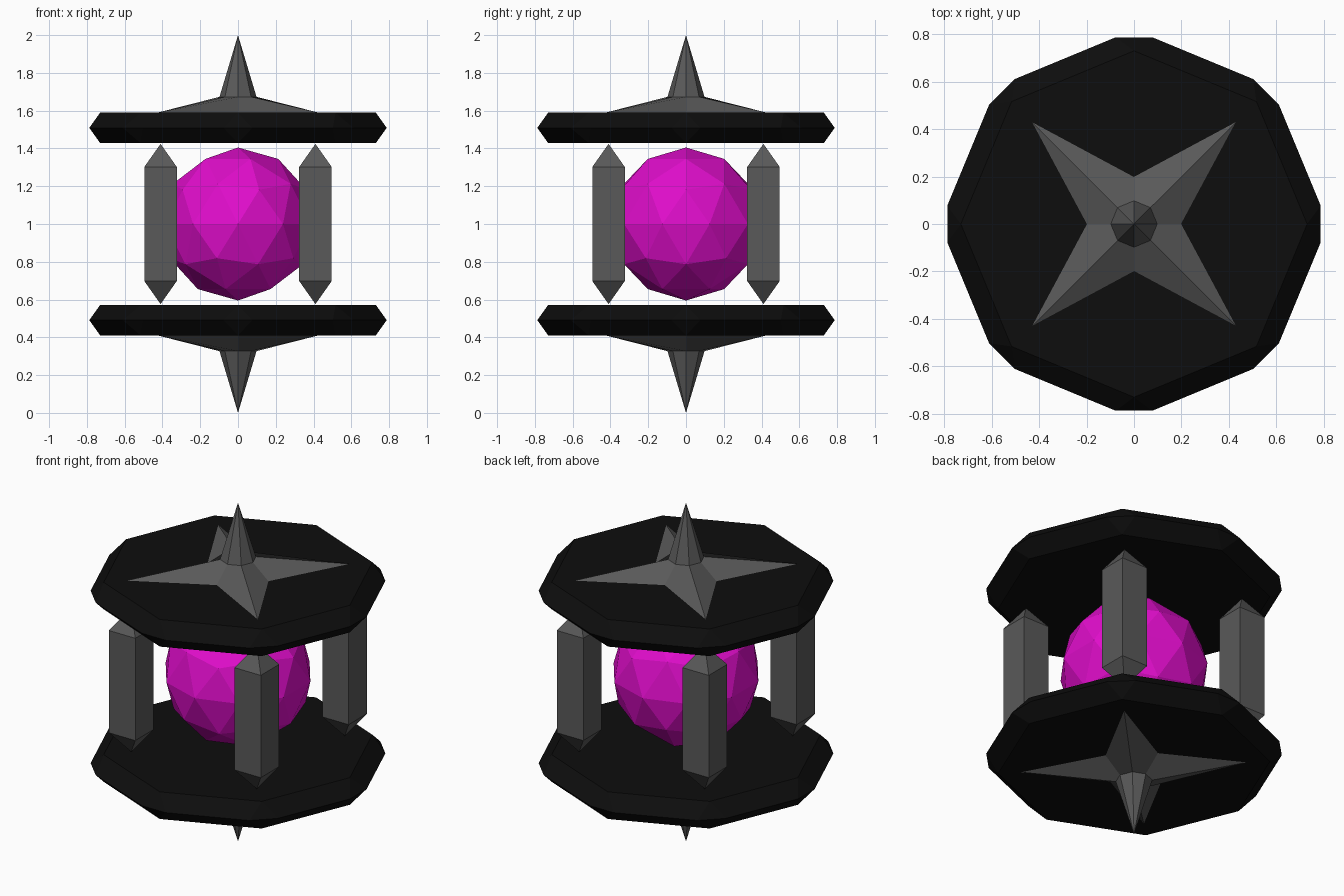
import bpy, bmesh
from math import sin, cos, pi

if "Cube" in bpy.data.objects:
    bpy.data.objects.remove(bpy.data.objects["Cube"])

MID = 1.0  # height of the symmetry plane


def material(name, rgb):
    m = bpy.data.materials.new(name)
    m.diffuse_color = (*rgb, 1)
    m.use_nodes = True
    m.node_tree.nodes["Principled BSDF"].inputs["Base Color"].default_value = m.diffuse_color
    return m


BLACK = material("black", (0.004, 0.004, 0.004))
GREY = material("dark_grey", (0.1, 0.1, 0.1))
MAGENTA = material("magenta", (0.75, 0.004, 0.6))


def finish(bm, name, mat, loc=(0, 0, MID)):
    bmesh.ops.recalc_face_normals(bm, faces=bm.faces[:])
    me = bpy.data.meshes.new(name)
    bm.to_mesh(me)
    bm.free()
    me.materials.append(mat)
    ob = bpy.data.objects.new(name, me)
    ob.location = loc
    bpy.context.collection.objects.link(ob)
    return ob


def ring(bm, radii, z, n=8, phase=0.0):
    return [bm.verts.new((radii[i % len(radii)] * cos(phase + 2 * pi * i / n),
                          radii[i % len(radii)] * sin(phase + 2 * pi * i / n), z))
            for i in range(n)]


def bridge(bm, a, b):
    n = len(a)
    for i in range(n):
        j = (i + 1) % n
        bm.faces.new((a[i], a[j], b[j], b[i]))


def fan(bm, r, tip):
    for i in range(len(r)):
        bm.faces.new((r[i], r[(i + 1) % len(r)], tip))


def plate(name, side):
    # octagonal slab whose rim bulges outward, with clipped corners
    bm = bmesh.new()
    z = side * 0.509
    caps = [ring(bm, [0.73], z + h) for h in (-0.08, 0.08)]
    rim = []
    for i in range(8):
        for d in (-1, 1):
            a = i * pi / 4 + d * 0.0975
            rim.append(bm.verts.new((0.791 * cos(a), 0.791 * sin(a), z)))
    for cap in caps:
        bm.faces.new(cap)
        for i in range(8):
            bm.faces.new((cap[i], rim[2 * i], rim[2 * i + 1]))
            j = (i + 1) % 8
            bm.faces.new((cap[i], rim[2 * i + 1], rim[2 * j], cap[j]))
    finish(bm, name, BLACK)


def star_spike(name, side):
    # four-pointed star rising to an octagonal spike
    bm = bmesh.new()
    base = ring(bm, [0.2, 0.612], side * 0.588)
    neck = ring(bm, [0.098], side * 0.673)
    bm.faces.new(base)
    bridge(bm, base, neck)
    fan(bm, neck, bm.verts.new((0, 0, side)))
    finish(bm, name, GREY)


def pillar(name, x, y):
    # square column pointed at both ends
    bm = bmesh.new()
    r = 0.086 * 2 ** 0.5
    low, high = (ring(bm, [r], z, 4, pi / 4) for z in (-0.302, 0.302))
    bridge(bm, low, high)
    fan(bm, low, bm.verts.new((0, 0, -0.424)))
    fan(bm, high, bm.verts.new((0, 0, 0.424)))
    finish(bm, name, GREY, (x, y, MID))


for label, side in (("top", 1), ("bottom", -1)):
    plate(label + "_plate", side)
    star_spike(label + "_star_spike", side)

for fb, y in (("front", -0.41), ("back", 0.41)):
    for lr, x in (("left", -0.41), ("right", 0.41)):
        pillar(f"{fb}_{lr}_pillar", x, y)

# faceted core
bm = bmesh.new()
bmesh.ops.create_icosphere(bm, subdivisions=2, radius=0.405)
finish(bm, "core_gem", MAGENTA)
